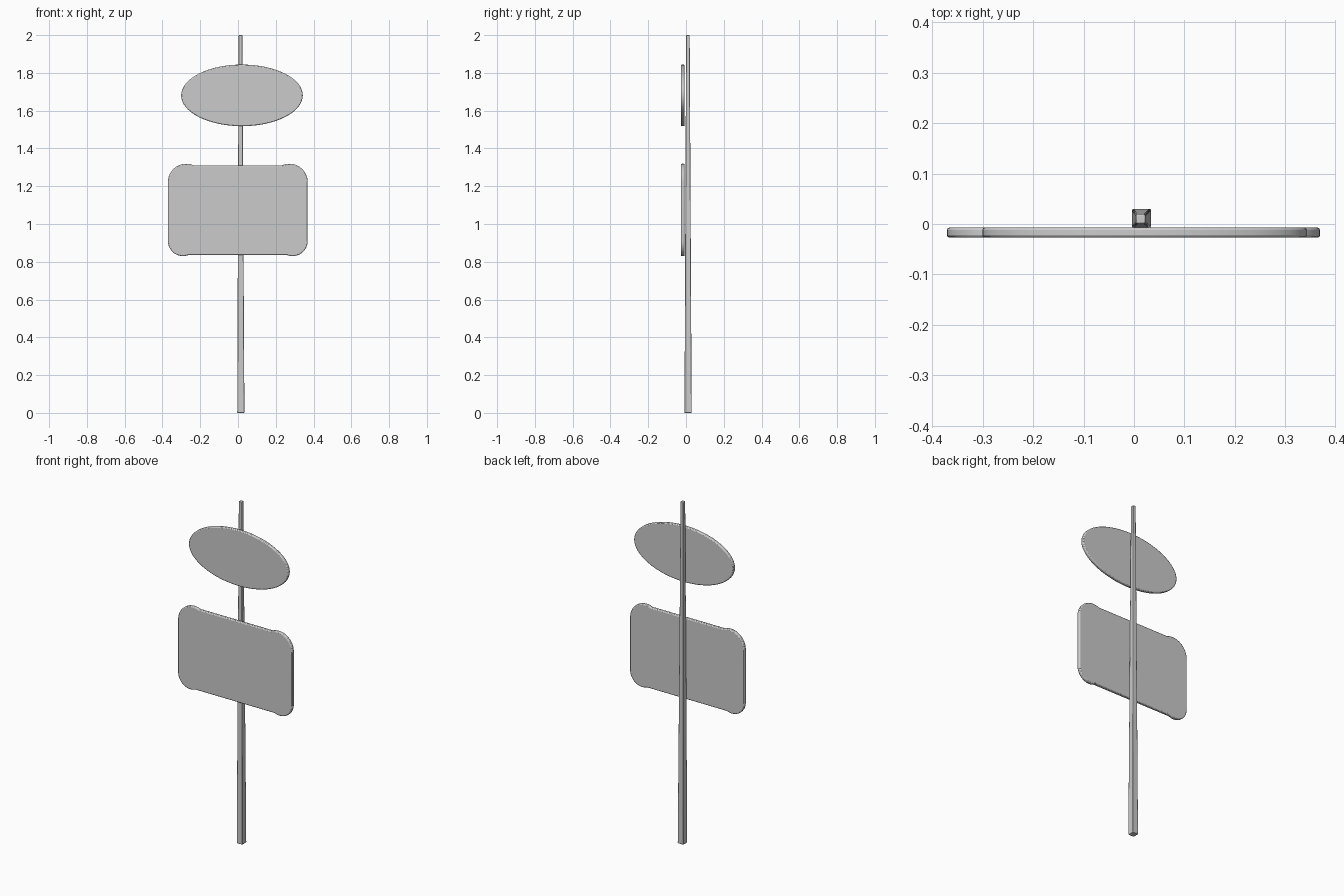
import bpy
import bmesh
from math import cos, sin, radians, tau

cube = bpy.data.objects.get("Cube")
if cube:
    bpy.data.objects.remove(cube, do_unlink=True)

# One plain grey for the whole sign
GREY = (0.6, 0.6, 0.6, 1)
mat = bpy.data.materials.new("plain grey")
mat.use_nodes = True
mat.diffuse_color = GREY
bsdf = next(n for n in mat.node_tree.nodes if n.type == "BSDF_PRINCIPLED")
bsdf.inputs["Base Color"].default_value = GREY

PLATE_BACK, PLATE_FRONT = -0.007, -0.027


def loft(name, rings, bevel, segments=2):
    """Skin matching rings of points, cap both ends and soften the rims."""
    bm = bmesh.new()
    loops = [[bm.verts.new(p) for p in ring] for ring in rings]
    for a, b in zip(loops, loops[1:]):
        for i in range(len(a)):
            j = (i + 1) % len(a)
            bm.faces.new((a[i], a[j], b[j], b[i]))
    bm.faces.new(loops[0])
    bm.faces.new(loops[-1])
    bmesh.ops.recalc_face_normals(bm, faces=bm.faces[:])
    mesh = bpy.data.meshes.new(name)
    bm.to_mesh(mesh)
    bm.free()
    mesh.materials.append(mat)
    obj = bpy.data.objects.new(name, mesh)
    bpy.context.collection.objects.link(obj)
    mod = obj.modifiers.new("soft rim", "BEVEL")
    mod.width = bevel
    mod.segments = segments
    mod.limit_method = "ANGLE"
    mod.angle_limit = radians(50)
    bpy.ops.object.select_all(action="DESELECT")
    obj.select_set(True)
    bpy.context.view_layer.objects.active = obj
    bpy.ops.object.shade_smooth_by_angle(angle=radians(40))
    return obj


def plate(name, outline):
    return loft(name, [[(x, y, z) for x, z in outline]
                       for y in (PLATE_BACK, PLATE_FRONT)], 0.005)


def corner(cx, cz, r, start, end, steps=14):
    """Arc of a corner lobe, angles in degrees."""
    angles = [radians(start + (end - start) * i / steps) for i in range(steps + 1)]
    return [(cx + r * cos(a), cz + r * sin(a)) for a in angles]


def square(cx, cy, half, z):
    return [(cx + sx * half, cy + sy * half, z)
            for sx, sy in ((-1, -1), (1, -1), (1, 1), (-1, 1))]


# Tapered square pole
loft("pole", [square(0.015, 0.011, 0.019, 0), square(0.013, 0.01, 0.0095, 2)], 0.003)

# Upper oval plate
plate("oval_plate", [(0.021 + 0.322 * cos(tau * i / 64),
                      1.681 + 0.163 * sin(tau * i / 64)) for i in range(64)])

# Lower plate with swollen round corners that dip into the long edges
DIP = 24
plate("rectangular_plate",
      corner(0.272, 1.222, 0.097, 0, 90 + DIP)
      + corner(-0.274, 1.222, 0.097, 90 - DIP, 180)
      + corner(-0.291, 0.91, 0.08, 180, 270 + DIP)
      + corner(0.289, 0.91, 0.08, 270 - DIP, 360))
